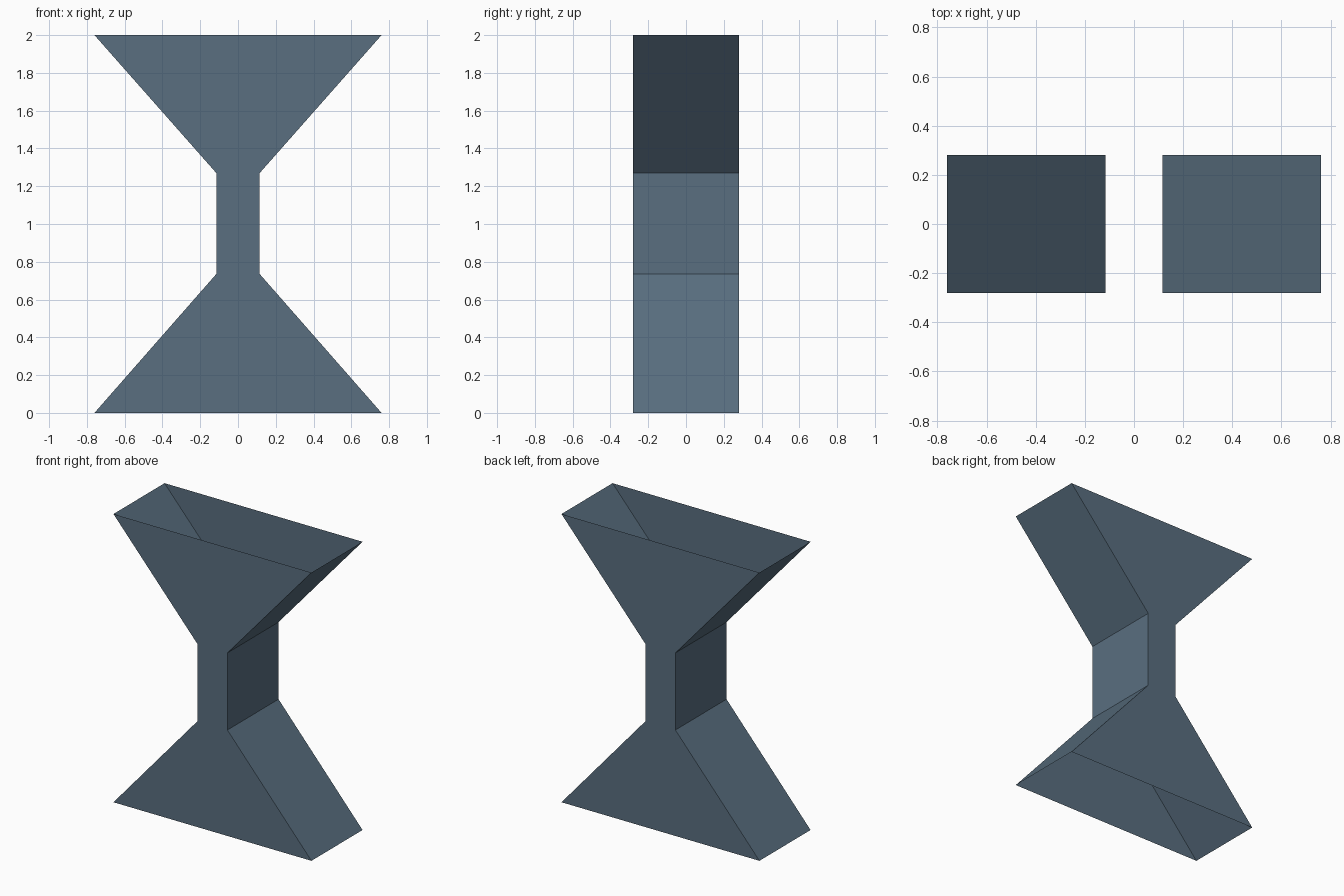
import bpy
import bmesh

cube = bpy.data.objects.get("Cube")
if cube:
    bpy.data.objects.remove(cube, do_unlink=True)

HALF_DEPTH = 0.28
# Half-width at each height, from the floor up
PROFILE = [(0.76, 0.0), (0.115, 0.735), (0.115, 1.27), (0.76, 2.0)]

# Single slate colour
slate = bpy.data.materials.new("slate_blue")
slate.use_nodes = True
colour = (0.1, 0.158, 0.216, 1.0)
slate.diffuse_color = colour
slate.node_tree.nodes["Principled BSDF"].inputs["Base Color"].default_value = colour

bm = bmesh.new()


def outline(y):
    """Hourglass outline: up the left side, then down the right."""
    left = [bm.verts.new((x, y, z)) for x, z in PROFILE]
    right = [bm.verts.new((-x, y, z)) for x, z in reversed(PROFILE)]
    return left + right


# Flat front and back panels
front = outline(-HALF_DEPTH)
back = outline(HALF_DEPTH)
bm.faces.new(front)
bm.faces.new(back)

# Side walls; the top and bottom ends stay open
count = len(PROFILE)
for i in range(2 * count - 1):
    if i != count - 1:
        bm.faces.new((front[i], front[i + 1], back[i + 1], back[i]))

# Point every face outward
bm.normal_update()
for face in bm.faces:
    centre = face.calc_center_median()
    facing = face.normal.y * centre.y if abs(face.normal.y) > 0.5 else face.normal.x * centre.x
    if facing < 0:
        face.normal_flip()

mesh = bpy.data.meshes.new("hourglass_shell")
bm.to_mesh(mesh)
bm.free()
mesh.materials.append(slate)
shell = bpy.data.objects.new("hourglass_shell", mesh)
bpy.context.collection.objects.link(shell)
